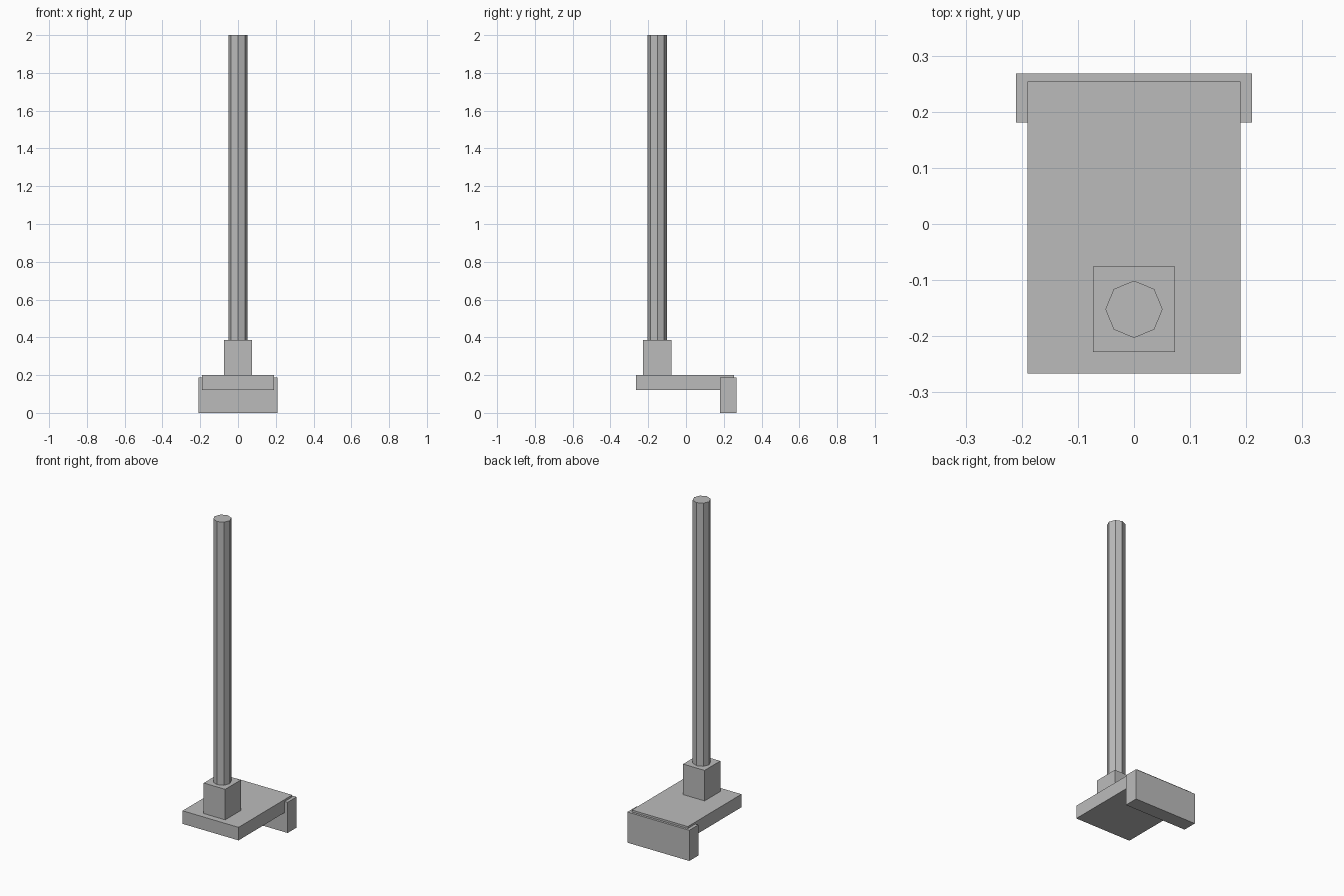
import bpy

cube = bpy.data.objects.get("Cube")
if cube:
    bpy.data.objects.remove(cube, do_unlink=True)

grey = bpy.data.materials.new("plain_grey")
grey.use_nodes = True
grey.diffuse_color = (0.5, 0.5, 0.5, 1)
grey.node_tree.nodes["Principled BSDF"].inputs["Base Color"].default_value = (0.5, 0.5, 0.5, 1)


def finish(name):
    obj = bpy.context.object
    obj.name = name
    obj.data.materials.append(grey)
    return obj


def box(name, low, high):
    """Axis-aligned box between two corners."""
    centre = [(a + b) / 2 for a, b in zip(low, high)]
    bpy.ops.mesh.primitive_cube_add(size=1, location=centre)
    obj = finish(name)
    obj.scale = [b - a for a, b in zip(low, high)]
    bpy.ops.object.transform_apply(location=False, rotation=False, scale=True)
    return obj


# Flat plate with the upright bar hanging under its rear edge
box("base_plate", (-0.19, -0.266, 0.12), (0.19, 0.254, 0.2))
box("rear_bar", (-0.21, 0.181, 0), (0.21, 0.268, 0.188))

# Square socket holding the pole
POLE_Y = -0.152
box("pole_socket", (-0.073, POLE_Y - 0.076, 0.2), (0.073, POLE_Y + 0.076, 0.387))

# Eight-sided pole
bottom, top = 0.387, 2.0
bpy.ops.mesh.primitive_cylinder_add(
    vertices=8, radius=0.051, depth=top - bottom,
    location=(0, POLE_Y, (bottom + top) / 2))
finish("pole")
